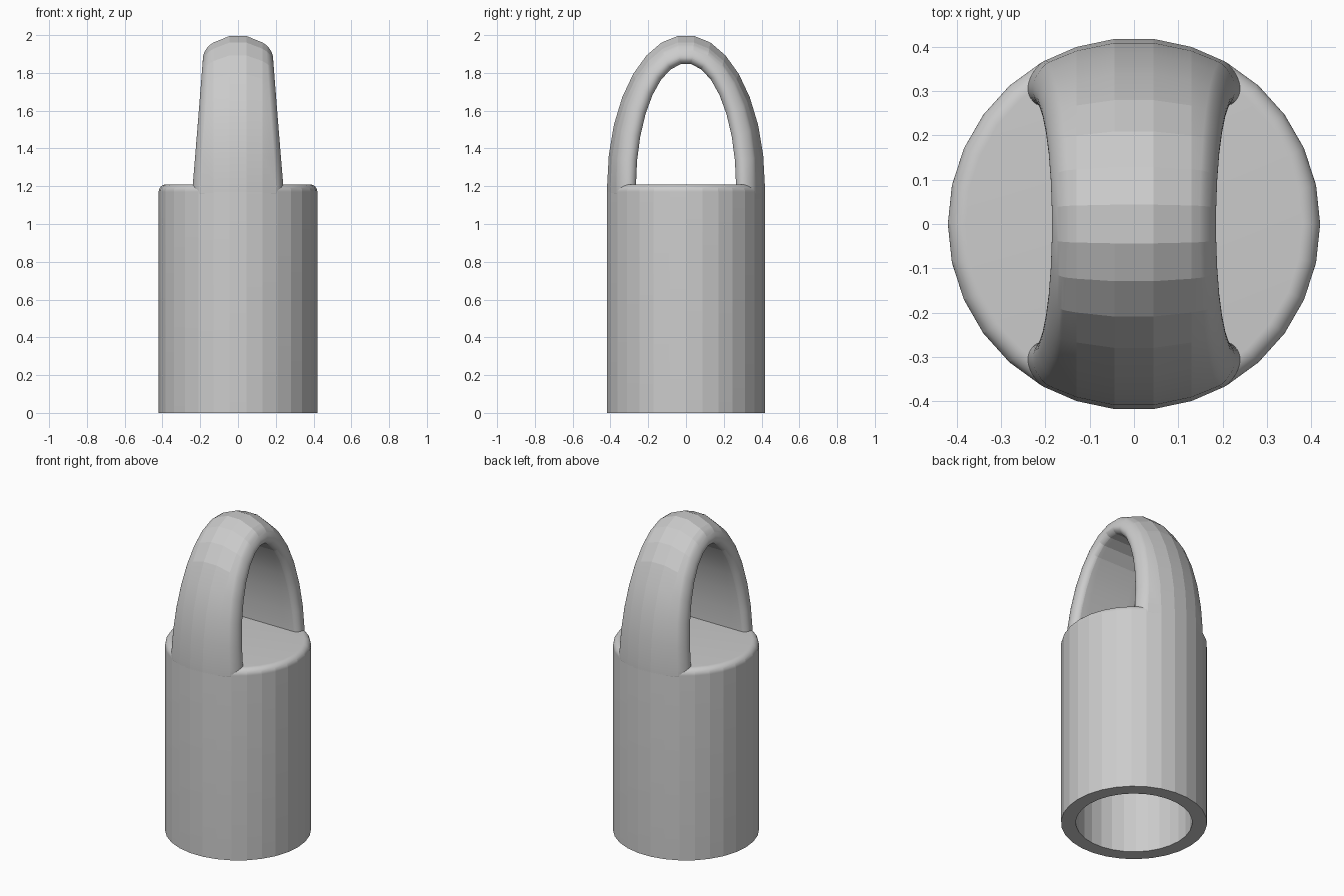
import bpy, bmesh
from math import sin, cos, pi, sqrt, radians

if "Cube" in bpy.data.objects:
    bpy.data.objects.remove(bpy.data.objects["Cube"], do_unlink=True)

SIDES = 30
RADIUS = 0.42          # outer radius of tube and dome
SPRING = 1.2           # height where the arch starts
STEP = 2 * pi / SIDES

grey = bpy.data.materials.new("plain grey")
grey.use_nodes = True
colour = (0.6, 0.6, 0.6, 1)
grey.diffuse_color = colour
grey.node_tree.nodes["Principled BSDF"].inputs["Base Color"].default_value = colour


def loft(name, rings):
    """Skin a list of closed point rings and cap both ends."""
    bm = bmesh.new()
    loops = [[bm.verts.new(p) for p in ring] for ring in rings]
    n = len(loops[0])
    for a, b in zip(loops, loops[1:]):
        for i in range(n):
            j = (i + 1) % n
            bm.faces.new((a[i], a[j], b[j], b[i]))
    bm.faces.new(loops[0])
    bm.faces.new(loops[-1])
    bmesh.ops.recalc_face_normals(bm, faces=bm.faces)
    mesh = bpy.data.meshes.new(name)
    bm.to_mesh(mesh)
    bm.free()
    mesh.materials.append(grey)
    obj = bpy.data.objects.new(name, mesh)
    bpy.context.collection.objects.link(obj)
    bpy.ops.object.select_all(action='DESELECT')
    obj.select_set(True)
    bpy.context.view_layer.objects.active = obj
    bpy.ops.object.shade_smooth_by_angle(angle=radians(10))
    return obj


# Hollow tube, open below, with a rounded upper rim
fillet, top = 0.04, 1.21
profile = [(0.335, 1.05), (0.335, 0), (RADIUS, 0)]
for i in range(11):
    a = i * pi / 20
    profile.append((RADIUS - fillet + fillet * cos(a), top - fillet + fillet * sin(a)))
loft("tube_body", [[(r * cos(i * STEP), r * sin(i * STEP), z) for i in range(SIDES)]
                   for r, z in profile])


# Arched strap: domed outside, straight across inside, with rounded edges
def strap_section(t):
    edge = 0.037
    flat = 0.24 - 0.055 * sin(t) - edge
    facets = [RADIUS * sin(k * STEP / 2) for k in (1, 3)]
    half = [(x, 1) for x in facets]
    for i in range(21):
        a = i * pi / 20
        half.append((flat + edge * sin(a), 0.5 + 0.5 * cos(a)))
    half += [(x, 0) for x in reversed(facets)]
    outline = half + [(-x, d) for x, d in reversed(half)]
    rise_out = 0.8 / cos(STEP / 2)
    ring = []
    for x, d in outline:
        k = sqrt(1 - (x / RADIUS) ** 2)
        y = (d * RADIUS * k + (1 - d) * 0.265) * cos(t)
        z = SPRING + (d * rise_out * k + (1 - d) * 0.65) * sin(t)
        ring.append((x, y, z))
    return ring


arch = [strap_section(i * STEP) for i in range(SIDES // 2 + 1)]


def foot(ring, z, inset):
    return [(x, y * inset, z) for x, y, _ in ring]


start, end = arch[0], arch[-1]
loft("arched_strap",
     [foot(start, 1.1, 0.96), foot(start, 1.165, 1)] + arch
     + [foot(end, 1.165, 1), foot(end, 1.1, 0.96)])
